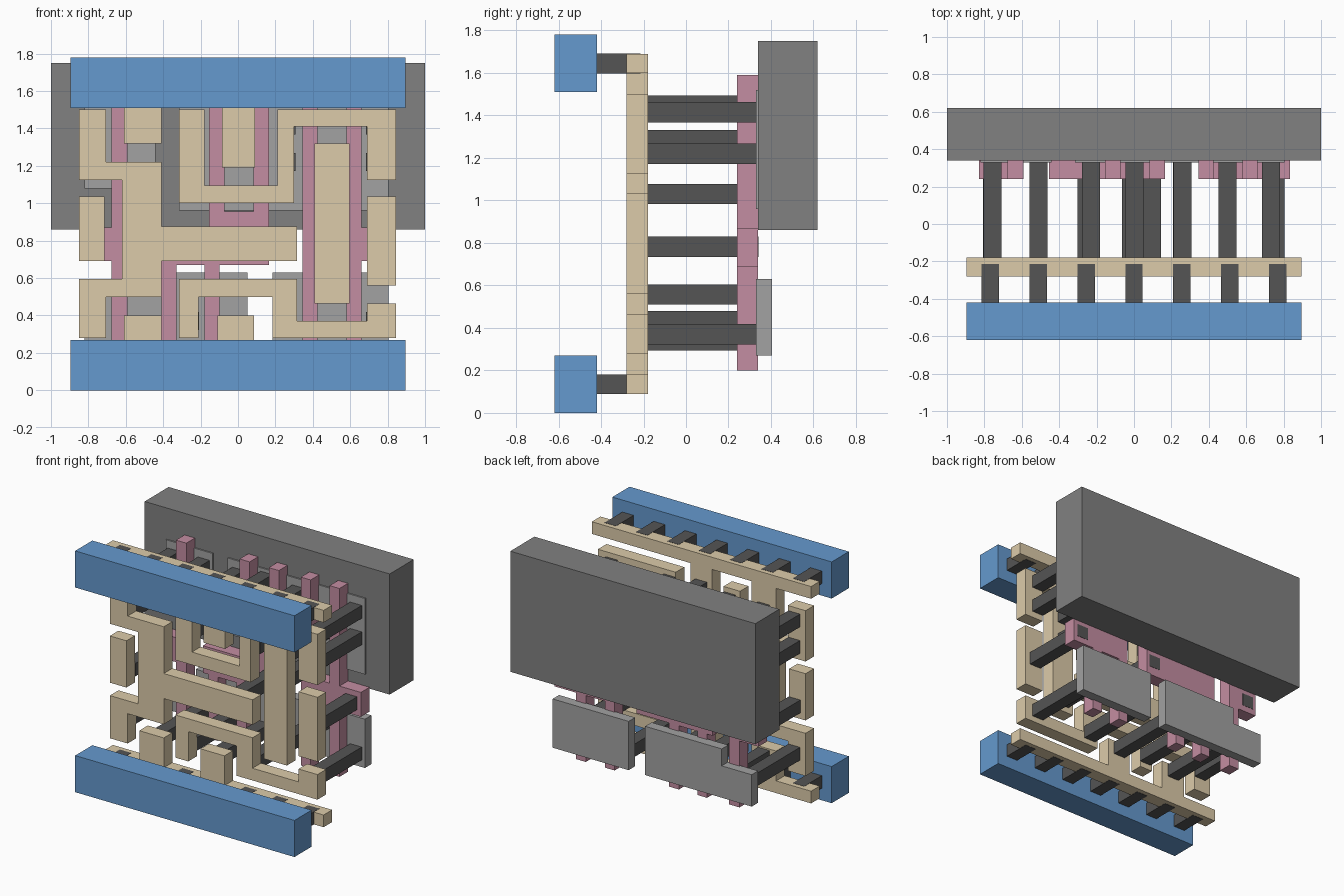
import bpy, bmesh, math

def material(name, rgb):
    m = bpy.data.materials.new(name)
    m.diffuse_color = (*rgb, 1)
    return m

BLUE = material("rail_blue", (0.13, 0.32, 0.62))
TAN = material("trace_tan", (0.72, 0.60, 0.40))
PINK = material("gate_pink", (0.55, 0.27, 0.36))
DARK = material("post_dark", (0.09, 0.09, 0.09))
GREY = material("well_grey", (0.22, 0.22, 0.22))
PALE = material("plate_grey", (0.36, 0.36, 0.36))

def slab(name, rects, y0, y1, mat):
    """Union of (x0, x1, z0, z1) rectangles, extruded from y0 to y1."""
    xs = sorted({v for r in rects for v in r[:2]})
    zs = sorted({v for r in rects for v in r[2:]})
    bm = bmesh.new()
    grid = {}

    def vert(i, j):
        if (i, j) not in grid:
            grid[i, j] = bm.verts.new((xs[i], y0, zs[j]))
        return grid[i, j]

    for i in range(len(xs) - 1):
        for j in range(len(zs) - 1):
            cx, cz = (xs[i] + xs[i + 1]) / 2, (zs[j] + zs[j + 1]) / 2
            if any(a < cx < b and c < cz < d for a, b, c, d in rects):
                bm.faces.new([vert(i, j), vert(i + 1, j),
                              vert(i + 1, j + 1), vert(i, j + 1)])
    ext = bmesh.ops.extrude_face_region(bm, geom=bm.faces[:], use_keep_orig=True)
    moved = [g for g in ext["geom"] if isinstance(g, bmesh.types.BMVert)]
    bmesh.ops.translate(bm, verts=moved, vec=(0, y1 - y0, 0))
    bmesh.ops.dissolve_limit(bm, angle_limit=math.radians(1),
                             verts=bm.verts[:], edges=bm.edges[:])
    bmesh.ops.recalc_face_normals(bm, faces=bm.faces[:])
    me = bpy.data.meshes.new(name)
    bm.to_mesh(me)
    bm.free()
    me.materials.append(mat)
    ob = bpy.data.objects.new(name, me)
    bpy.context.collection.objects.link(ob)
    return ob

def posts(name, centres, y0, y1, h=0.0475):
    for x, z in centres:
        slab(name, [(x - h, x + h, z - h, z + h)], y0, y1, DARK)

# Front power rails
slab("bottom_rail", [(-0.895, 0.895, 0, 0.27)], -0.62, -0.42, BLUE)
slab("top_rail", [(-0.895, 0.895, 1.51, 1.78)], -0.62, -0.42, BLUE)

# Tan trace layer
traces = {
    "top_trace": [(-0.895, 0.895, 1.6, 1.69), (-0.61, -0.41, 1.32, 1.69),
                  (-0.085, 0.09, 1.19, 1.69)],
    "bottom_trace": [(-0.895, 0.895, 0.09, 0.18), (-0.61, -0.41, 0.09, 0.4),
                     (-0.11, 0.085, 0.09, 0.4)],
    "left_branch_trace": [(-0.85, -0.705, 1.125, 1.5), (-0.85, -0.41, 1.125, 1.22),
                          (-0.62, -0.41, 0.5, 1.22), (-0.62, 0.315, 0.69, 0.875),
                          (-0.85, -0.41, 0.5, 0.595), (-0.85, -0.705, 0.28, 0.595)],
    "left_pad_trace": [(-0.85, -0.715, 0.69, 1.035)],
    "upper_hook_trace": [(-0.315, -0.18, 1.0, 1.5), (-0.315, 0.3, 1.0, 1.095),
                         (0.21, 0.3, 1.0, 1.5), (0.21, 0.845, 1.41, 1.5),
                         (0.69, 0.845, 1.125, 1.5)],
    "tall_bar_trace": [(0.41, 0.595, 0.465, 1.32)],
    "right_pad_trace": [(0.69, 0.845, 0.56, 1.035)],
    "lower_hook_trace": [(-0.315, -0.21, 0.28, 0.595), (-0.315, 0.315, 0.5, 0.595),
                         (0.185, 0.315, 0.28, 0.595), (0.185, 0.845, 0.28, 0.37),
                         (0.69, 0.845, 0.28, 0.465)],
}
for name, rects in traces.items():
    slab(name, rects, -0.28, -0.18, TAN)

# Pink gate strips with their pads
gates = {
    "left_gate": [(-0.675, -0.59, 0.2, 1.59), (-0.83, -0.59, 0.69, 0.87)],
    "middle_gate": [(-0.41, -0.33, 0.2, 0.87), (-0.18, -0.1, 0.2, 0.87),
                    (-0.455, 0.165, 0.67, 0.87), (-0.155, 0.165, 0.67, 0.955),
                    (-0.155, -0.073, 0.87, 1.59), (0.083, 0.165, 0.87, 1.59)],
    "right_gate": [(0.345, 0.425, 0.2, 1.59), (0.58, 0.66, 0.2, 1.59),
                   (0.345, 0.835, 0.69, 0.87)],
}
for name, rects in gates.items():
    slab(name, rects, 0.24, 0.34, PINK)

# Back block, and the thin plates
slab("back_block", [(-1, 1, 0.86, 1.75)], 0.34, 0.62, GREY)
slab("upper_left_plate", [(-0.82, -0.44, 1.08, 1.52)], 0.33, 0.4, PALE)
slab("upper_right_plate", [(-0.315, 0.805, 0.96, 1.52)], 0.33, 0.4, PALE)
slab("lower_left_plate", [(-0.575, 0.05, 0.27, 0.63),
                          (-0.82, -0.575, 0.27, 0.505)], 0.33, 0.405, PALE)
slab("lower_right_plate", [(0.185, 0.805, 0.27, 0.63)], 0.33, 0.405, PALE)

# Short posts between rails and traces
for z in (0.135, 1.645):
    posts("rail_post", [(-0.768 + 0.256 * i, z) for i in range(7)], -0.42, -0.215, 0.0465)

# Long posts from traces to plates
posts("lower_post", [(-0.757, 0.432), (-0.51, 0.342), (-0.255, 0.37), (-0.017, 0.342),
                     (0.255, 0.37), (0.5, 0.557), (0.732, 0.37)], -0.18, 0.335)
upper = [(x, z) for x in (-0.757, -0.23, 0.26, 0.732) for z in (1.22, 1.415)]
upper += [(-0.51, 1.415), (0.002, 1.285), (0.002, 1.447), (0.5, 1.03), (0.5, 1.22)]
posts("upper_post", upper, -0.18, 0.335)

# Posts that pass through the gate pads
posts("gate_post", [(-0.76, 0.782), (0.097, 0.782), (0.757, 0.782)], -0.18, 0.342)
